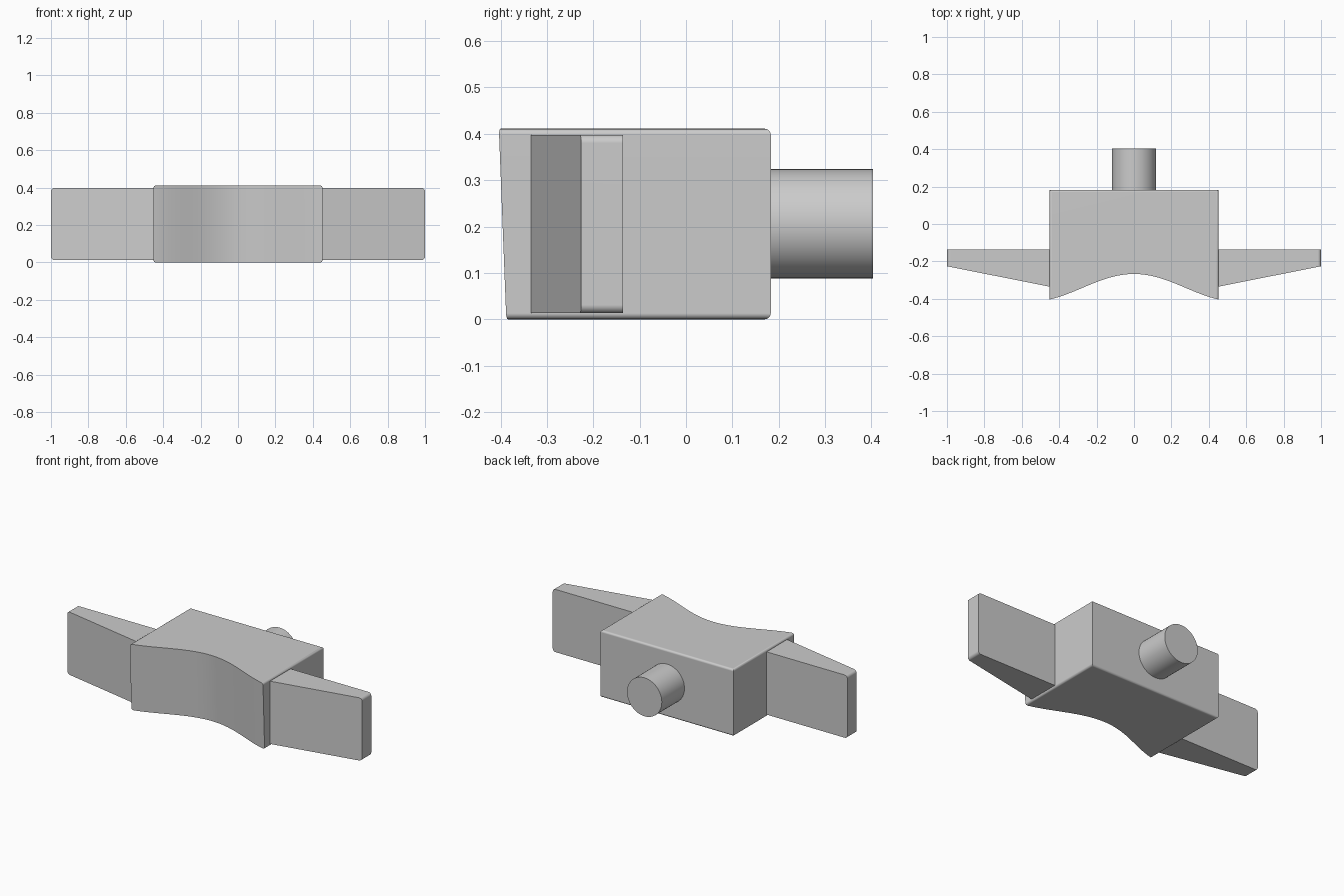
import bpy, bmesh, math

cube = bpy.data.objects.get("Cube")
if cube:
    bpy.data.objects.remove(cube, do_unlink=True)

grey = bpy.data.materials.new("plain grey")
grey.use_nodes = True
colour = (0.6, 0.6, 0.6, 1)
grey.diffuse_color = colour
grey.node_tree.nodes["Principled BSDF"].inputs["Base Color"].default_value = colour


def finish(obj):
    """Give an object its material and smooth shading with crisp corners."""
    obj.data.materials.append(grey)
    bpy.ops.object.select_all(action="DESELECT")
    obj.select_set(True)
    bpy.context.view_layer.objects.active = obj
    bpy.ops.object.shade_smooth_by_angle(angle=math.radians(32))
    normals = obj.modifiers.new("flat faces", "WEIGHTED_NORMAL")
    normals.keep_sharp = True


def prism(name, outline, bottom, top, rounded, radius, lean=0.0):
    """Extrude an outline upward and round the level edges chosen by a rule."""
    bm = bmesh.new()
    low = [bm.verts.new((x, y + (lean if y < 0 else 0), bottom)) for x, y in outline]
    high = [bm.verts.new((x, y, top)) for x, y in outline]
    bm.faces.new(low)
    bm.faces.new(high)
    for i in range(len(outline)):
        j = (i + 1) % len(outline)
        bm.faces.new((low[i], low[j], high[j], high[i]))
    bmesh.ops.recalc_face_normals(bm, faces=bm.faces)
    edges = [e for e in bm.edges
             if abs(e.verts[0].co.z - e.verts[1].co.z) < 0.001
             and all(rounded(v.co) for v in e.verts)]
    bmesh.ops.bevel(bm, geom=edges, offset=radius, segments=4,
                    profile=0.5, affect="EDGES")
    mesh = bpy.data.meshes.new(name)
    bm.to_mesh(mesh)
    bm.free()
    obj = bpy.data.objects.new(name, mesh)
    bpy.context.collection.objects.link(obj)
    finish(obj)


# Body with a hollowed, slightly leaning front
half, back, steps = 0.452, 0.183, 40
front = []
for i in range(steps + 1):
    x = -half + 2 * half * i / steps
    front.append((x, -0.267 - 0.074 * (1 - math.cos(math.pi * x / 0.55))))
prism("body", front + [(half, back), (-half, back)], 0, 0.411,
      lambda co: abs(co.x) > half - 0.001, 0.013, lean=0.016)

# Tapering side wings, rounded at the tips
for side, name in ((1, "left_wing"), (-1, "right_wing")):
    outline = [(side * 0.4, -0.345), (side, -0.226),
               (side, -0.136), (side * 0.4, -0.136)]
    prism(name, outline, 0.013, 0.398, lambda co: abs(co.x) > 0.999, 0.018)

# Round peg at the back
bpy.ops.mesh.primitive_cylinder_add(
    vertices=48, radius=0.118, depth=0.253,
    location=(0, 0.2765, 0.206), rotation=(math.pi / 2, 0, 0))
peg = bpy.context.object
peg.name = "peg"
finish(peg)
